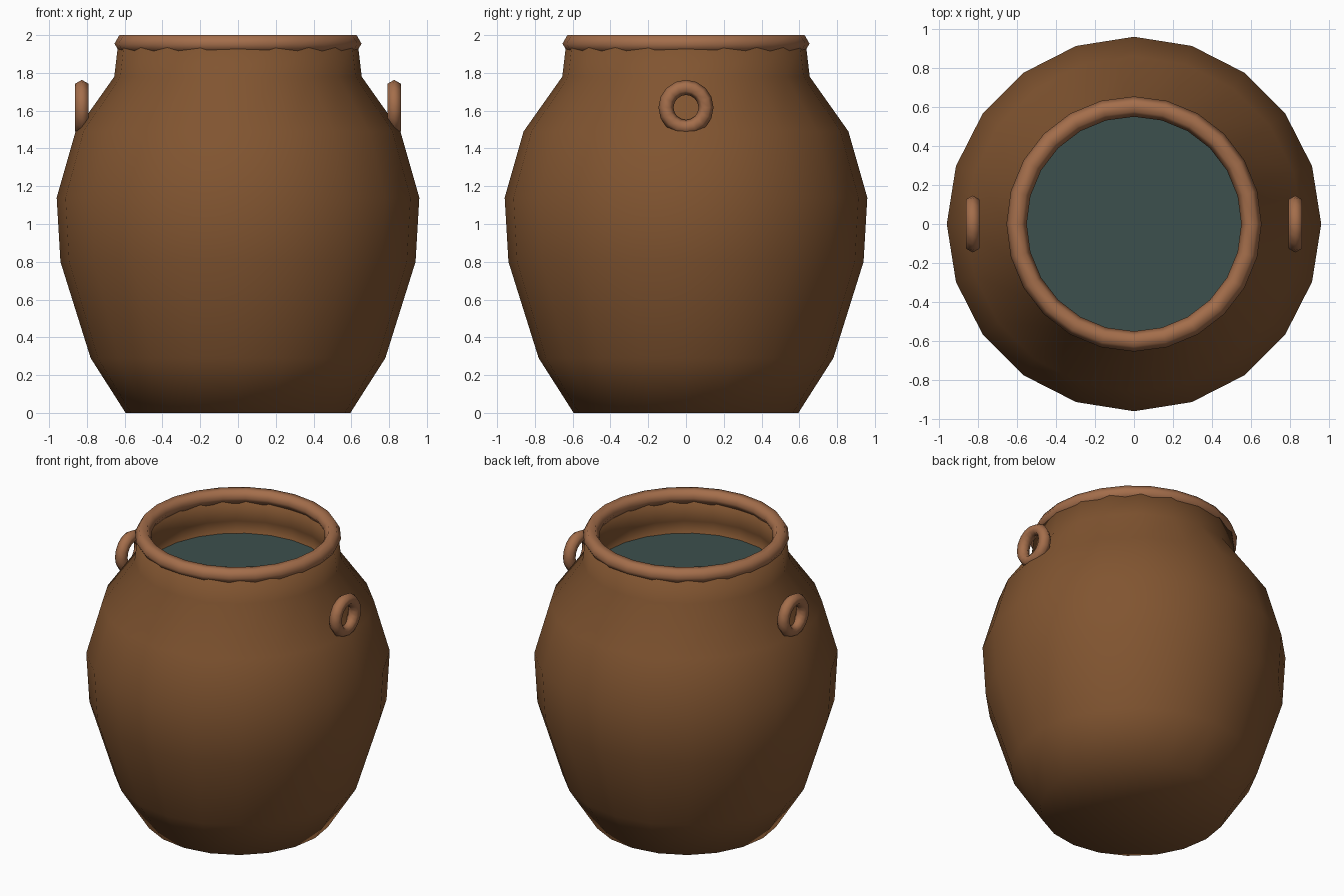
import bpy, bmesh
from math import cos, sin, pi

if "Cube" in bpy.data.objects:
    bpy.data.objects.remove(bpy.data.objects["Cube"])


def material(name, rgb):
    m = bpy.data.materials.new(name)
    m.diffuse_color = (*rgb, 1)
    m.use_nodes = True
    m.node_tree.nodes["Principled BSDF"].inputs["Base Color"].default_value = m.diffuse_color
    return m


clay = material("clay", (0.22, 0.09, 0.03))
glazed = material("light_clay", (0.37, 0.155, 0.07))
water_mat = material("water", (0.045, 0.08, 0.075))


def lathe(name, profile, sides, mat):
    """Spin (radius, z) points around z; radius 0 makes a pole."""
    bm = bmesh.new()
    rings = []
    for r, z in profile:
        n = sides if r > 0 else 1
        rings.append([bm.verts.new((r * cos(2 * pi * i / sides), r * sin(2 * pi * i / sides), z))
                      for i in range(n)])
    for a, b in zip(rings, rings[1:]):
        for i in range(sides):
            j = (i + 1) % sides
            corners = [a[i % len(a)], a[j % len(a)], b[j % len(b)], b[i % len(b)]]
            bm.faces.new(list(dict.fromkeys(corners)))
    mesh = bpy.data.meshes.new(name)
    bm.to_mesh(mesh)
    bm.free()
    ob = bpy.data.objects.new(name, mesh)
    bpy.context.collection.objects.link(ob)
    mesh.shade_smooth()
    mesh.materials.append(mat)
    return ob


def ring(name, loc, rot, major, minor, segments, mat):
    bpy.ops.mesh.primitive_torus_add(location=loc, rotation=rot, major_radius=major,
                                     minor_radius=minor, major_segments=segments,
                                     minor_segments=6)
    ob = bpy.context.object
    ob.name = name
    ob.data.shade_smooth()
    ob.data.materials.append(mat)
    return ob


# Pot body: outer wall, lip, then inner wall down to just below the water
lathe("pot_body", [(0, 0), (0.595, 0), (0.78, 0.29), (0.94, 0.80), (0.96, 1.14),
                   (0.86, 1.49), (0.655, 1.78), (0.635, 1.95),
                   (0.57, 1.95), (0.59, 1.78), (0.61, 1.66), (0, 1.66)], 20, clay)

# Rolled rim
ring("rim", (0, 0, 1.955), (0, 0, 0), 0.602, 0.052, 24, glazed)

# Ring handles on both sides
for side, x in (("right", 0.827), ("left", -0.827)):
    ring("handle_" + side, (x, 0, 1.617), (0, pi / 2, 0), 0.106, 0.04, 16, glazed)

# Water surface
lathe("water", [(0.60, 1.69), (0, 1.69)], 24, water_mat)
